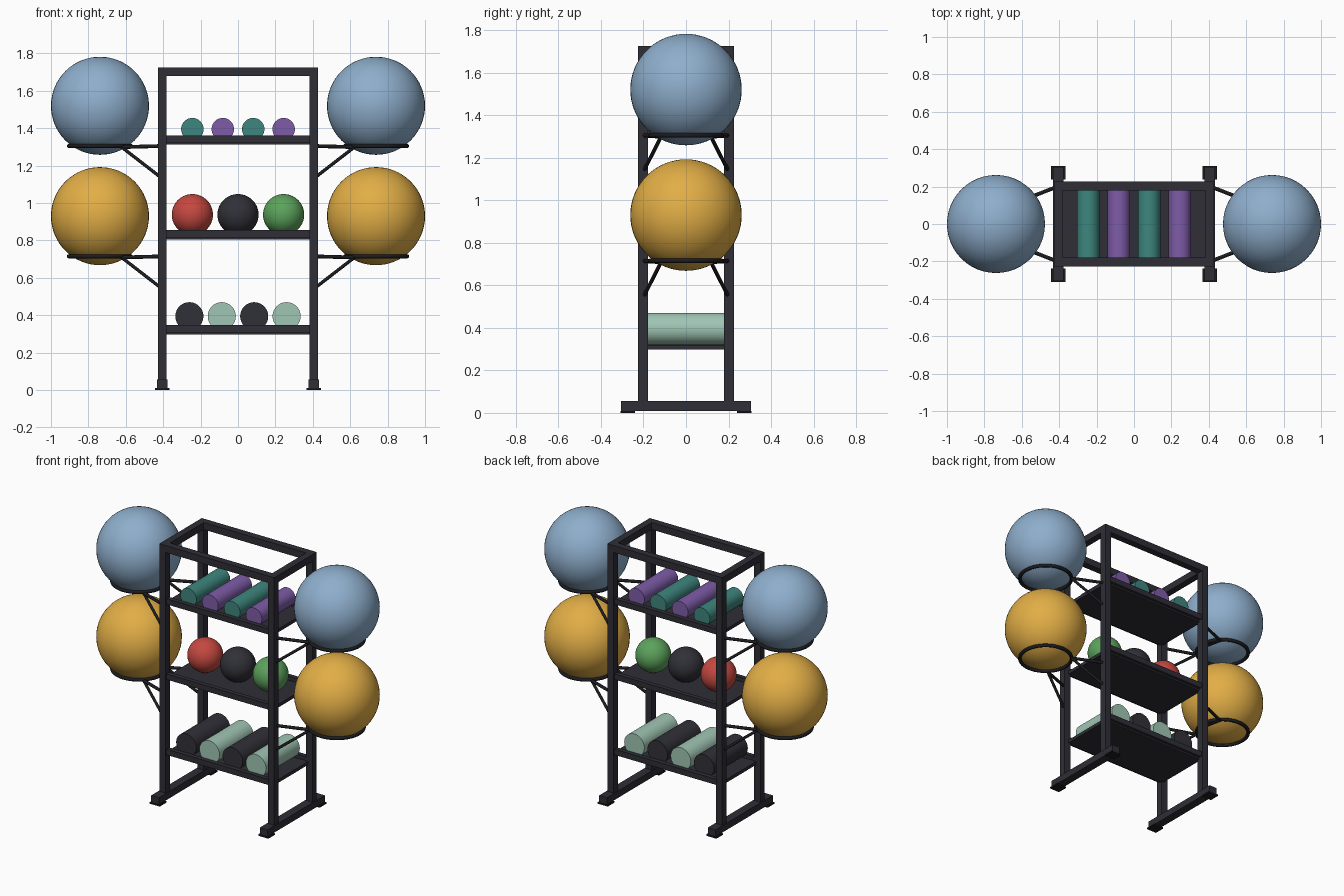
import bpy, math
from mathutils import Vector

if "Cube" in bpy.data.objects:
    bpy.data.objects.remove(bpy.data.objects["Cube"])


def mat(name, r, g, b):
    lin = [(c / 255 / 12.92) if c < 11 else ((c / 255 + 0.055) / 1.055) ** 2.4 for c in (r, g, b)]
    m = bpy.data.materials.new(name)
    m.diffuse_color = (*lin, 1)
    m.use_nodes = True
    m.node_tree.nodes["Principled BSDF"].inputs["Base Color"].default_value = m.diffuse_color
    return m


FRAME = mat("charcoal_frame", 46, 46, 54)
DARK = mat("black_metal", 28, 28, 32)
RUBBER = mat("black_foam", 48, 48, 56)
BLUE = mat("soft_blue", 142, 174, 204)
YELLOW = mat("warm_yellow", 226, 174, 70)
RED = mat("red", 196, 72, 64)
GREEN = mat("green", 92, 162, 92)
TEAL = mat("teal", 62, 134, 126)
PURPLE = mat("purple", 126, 92, 168)
MINT = mat("mint", 160, 198, 180)


def finish(name, m, smooth=False):
    o = bpy.context.object
    o.name = name
    o.data.materials.append(m)
    if smooth:
        bpy.ops.object.shade_smooth_by_angle(angle=math.radians(40))
    return o


def box(name, m, c, s):
    bpy.ops.mesh.primitive_cube_add(size=1, location=c)
    o = bpy.context.object
    o.scale = s
    bpy.ops.object.transform_apply(location=False, rotation=False, scale=True)
    return finish(name, m)


def ball(name, m, c, r):
    bpy.ops.mesh.primitive_uv_sphere_add(segments=48, ring_count=32, radius=r, location=c)
    return finish(name, m, True)


def rod(name, m, a, b, r, n=16):
    a, b = Vector(a), Vector(b)
    bpy.ops.mesh.primitive_cylinder_add(vertices=n, radius=r, depth=(b - a).length, location=(a + b) / 2)
    bpy.context.object.rotation_euler = (b - a).to_track_quat('Z', 'Y').to_euler()
    return finish(name, m, True)


PX, PY, T, TOP = 0.405, 0.203, 0.047, 1.725

# Frame: posts, feet, pads and top rails
for sx in (-1, 1):
    box("foot_bar", FRAME, (sx * PX, 0, 0.033), (0.058, 0.61, 0.046))
    box("top_side_rail", FRAME, (sx * PX, 0, TOP - T / 2), (T, 2 * PY - T, T))
    for sy in (-1, 1):
        box("post", FRAME, (sx * PX, sy * PY, (TOP + 0.05) / 2), (T, T, TOP - 0.05))
        box("foot_pad", DARK, (sx * PX, sy * 0.274, 0.005), (0.075, 0.07, 0.01))
for sy in (-1, 1):
    box("top_cross_rail", FRAME, (0, sy * PY, TOP - T / 2), (2 * PX - T, T, T))

# Shelves: plate with a raised lip at front and back
for z in (0.32, 0.828, 1.335):
    box("shelf_plate", FRAME, (0, 0, z - 0.011), (0.79, 0.39, 0.022))
    for sy in (-1, 1):
        box("shelf_lip", FRAME, (0, sy * 0.2, z + 0.008), (0.77, 0.03, 0.038))

# Foam rolls on the bottom and top shelves
for i in range(4):
    x = -0.26 + i * 0.1733
    rod("large_roll", (RUBBER, MINT)[i % 2], (x, -0.18, 0.395), (x, 0.18, 0.395), 0.075, 48)
    x = -0.244 + i * 0.1627
    rod("small_roll", (TEAL, PURPLE)[i % 2], (x, -0.18, 1.395), (x, 0.18, 1.395), 0.06, 48)

# Weighted balls on the middle shelf
for x, m in ((-0.244, RED), (0, RUBBER), (0.244, GREEN)):
    ball("weighted_ball", m, (x, 0, 0.938), 0.11)

# Side holders: ring, arms, braces and a big ball
for sx in (-1, 1):
    for z, m in ((0.93, YELLOW), (1.52, BLUE)):
        rz = z - 0.215
        ball("exercise_ball", m, (sx * 0.738, 0, z), 0.262)
        bpy.ops.mesh.primitive_torus_add(location=(sx * 0.738, 0, rz), major_radius=0.166,
                                         minor_radius=0.011, major_segments=48, minor_segments=12)
        finish("holder_ring", DARK, True)
        for sy in (-1, 1):
            tip = (sx * 0.622, sy * 0.117, rz - 0.006)
            rod("holder_arm", DARK, (sx * 0.41, sy * 0.2, rz), tip, 0.01)
            rod("holder_brace", DARK, (sx * 0.41, sy * 0.2, rz - 0.17), tip, 0.009)
